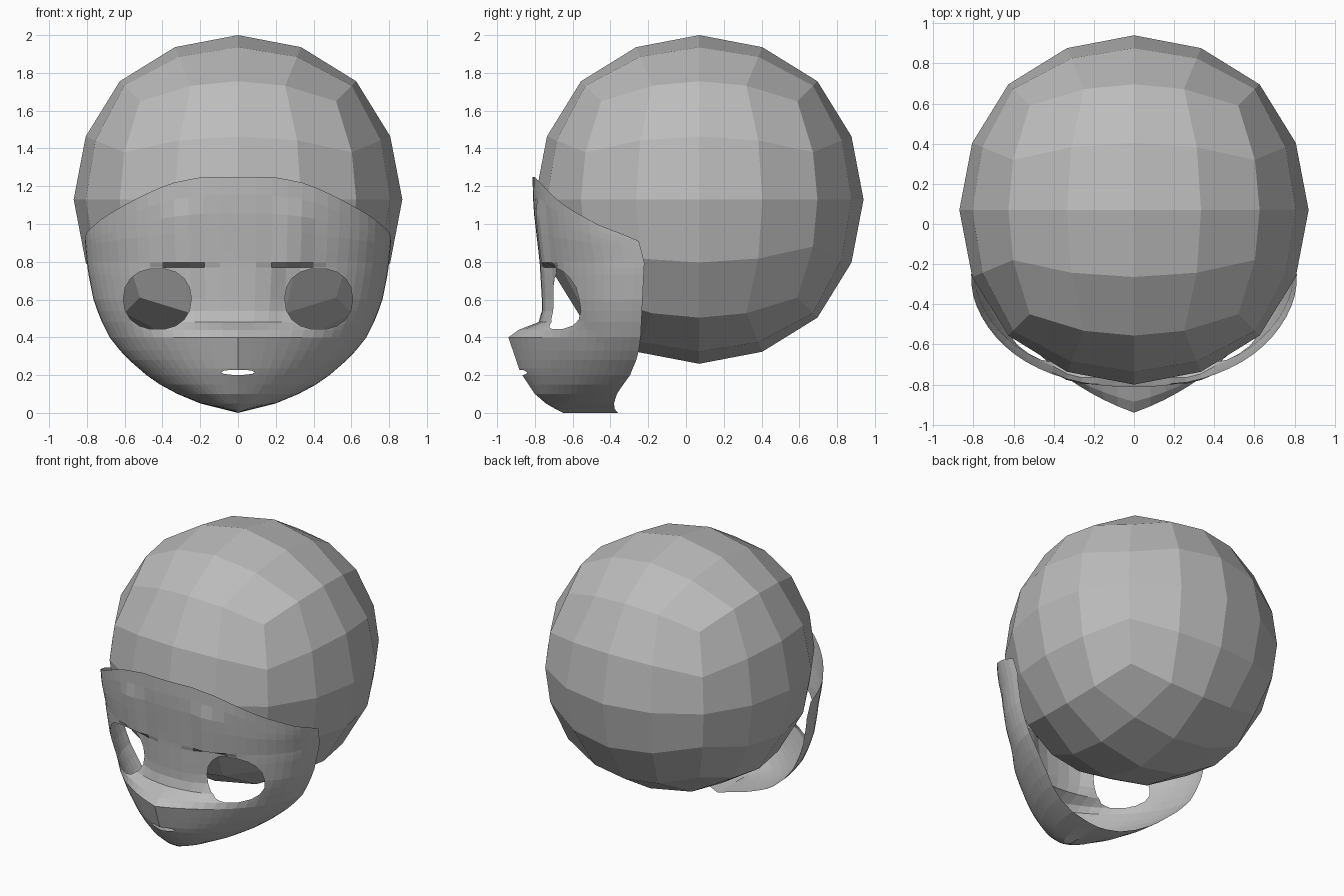
import bpy, bmesh, math
from mathutils import Vector

if "Cube" in bpy.data.objects:
    bpy.data.objects.remove(bpy.data.objects["Cube"])

grey = bpy.data.materials.new("plain grey")
grey.diffuse_color = (0.5, 0.5, 0.5, 1)
grey.use_nodes = True
grey.node_tree.nodes["Principled BSDF"].inputs["Base Color"].default_value = grey.diffuse_color


def finish(bm, name):
    me = bpy.data.meshes.new(name)
    bm.to_mesh(me)
    bm.free()
    me.materials.append(grey)
    ob = bpy.data.objects.new(name, me)
    bpy.context.collection.objects.link(ob)
    return ob


def table(keys, t):
    """Linear interpolation through (position, value) pairs."""
    for (a, va), (b, vb) in zip(keys, keys[1:]):
        if t <= b:
            return va + (vb - va) * max(0, t - a) / (b - a)
    return keys[-1][1]


# Skull: a cube divided four by four and rounded to a faceted ball
bm = bmesh.new()
bmesh.ops.create_cube(bm, size=2)
bmesh.ops.subdivide_edges(bm, edges=bm.edges[:], cuts=3, use_grid_fill=True)
for v in bm.verts:
    d = Vector([math.tan(c * math.pi / 4) for c in v.co])
    bulge = 0.87 + 0.015 * (d.length_squared - 1)
    v.co = d.normalized() * bulge + Vector((0, 0.07, 1.13))
finish(bm, "skull")

# Mask: horizontal half-oval sections, by height
HALF_WIDTH = [(0, 0), (.05, .2), (.1, .32), (.17, .45), (.3, .6), (.4, .68), (.5, .73),
              (.6, .765), (.75, .795), (.95, .815), (1.25, .82)]
FRONT = [(0, -.65), (.04, -.69), (.1, -.70), (.22, -.71), (.4, -.74), (.55, -.76),
         (.8, -.775), (1.1, -.81), (1.25, -.812)]
REAR = [(0, -.36), (.03, -.36), (.2, -.27), (.4, -.24), (.8, -.22), (.91, -.25), (1.25, -.27)]
MUZZLE = [(0, 0), (.04, .04), (.1, .10), (.22, .17), (.37, .195), (.4, .2), (.44, .14),
          (.48, .03), (.55, 0), (2, 0)]
TOP_EDGE = [(0, 1.25), (.2, 1.25), (.42, 1.215), (.83, 1.09), (1.2, .99), (1.4, .95), (1.571, .91)]
LEVELS = [0, .02, .05, .1, .15, .2, .235, .28, .33, .37, .4, .44, .48, .54, .6, .67, .73, .77, .795, .86]


def mask_point(angle, z, side):
    w, f, r = table(HALF_WIDTH, z), table(FRONT, z), table(REAR, z)
    x = w * max(0, math.sin(angle)) ** .92
    y = r + (f - r) * math.cos(angle)
    y -= table(MUZZLE, z) * max(0, 1 - x / .6) ** 1.1 if z > 0 else 0
    # sunken eye socket under a small brow ledge
    if z < .78:
        y += .05 * math.exp(-((x - .3) / .1) ** 2) * max(0, min(1, (z - .46) / .1))
    elif .2 < x < .4 and z < 1.12:
        y -= .015
    return (side * x, y, z)


COLS = 16
bm = bmesh.new()
for side in (-1, 1):
    rows = []
    for k in range(len(LEVELS) + 4):
        row = []
        for i in range(COLS + 1):
            a = math.pi / 2 * i / COLS
            if k < len(LEVELS):
                z = LEVELS[k]
            else:
                z = .86 + (table(TOP_EDGE, a) - .86) * (k - len(LEVELS) + 1) / 4
            row.append(bm.verts.new(mask_point(a, z, side)))
        rows.append(row)
    for lo, hi in zip(rows, rows[1:]):
        for i in range(COLS):
            q = [lo[i], lo[i + 1], hi[i + 1], hi[i]]
            bm.faces.new(q if side > 0 else q[::-1])
bmesh.ops.remove_doubles(bm, verts=bm.verts[:], dist=0.001)


def cut_hole(cx, cz, rx, rz, power, sides):
    """Cut a rounded opening straight through the front of the mask."""
    ring = []
    for i in range(sides):
        t = 2 * math.pi * i / sides
        c, s = math.cos(t), math.sin(t)
        ring.append((cx + rx * math.copysign(abs(c) ** power, c),
                     cz + rz * math.copysign(abs(s) ** power, s)))
    planes = []
    for (x0, z0), (x1, z1) in zip(ring, ring[1:] + ring[:1]):
        planes.append((Vector((x0, 0, z0)), Vector((z1 - z0, 0, x0 - x1)).normalized()))

    def near(f):
        xs = [v.co.x for v in f.verts]
        zs = [v.co.z for v in f.verts]
        return (max(xs) > cx - rx and min(xs) < cx + rx and max(zs) > cz - rz and min(zs) < cz + rz
                and f.calc_center_median().y < -.45)

    for co, no in planes:
        faces = [f for f in bm.faces if near(f)]
        geom = faces + list({e for f in faces for e in f.edges}) + list({v for f in faces for v in f.verts})
        bmesh.ops.bisect_plane(bm, geom=geom, dist=1e-5, plane_co=co, plane_no=no)
    gone = [f for f in bm.faces if near(f)
            and all((f.calc_center_median() - co).dot(no) < 0 for co, no in planes)]
    bmesh.ops.delete(bm, geom=gone, context='FACES')


# Eye openings and mouth slit
for s in (-1, 1):
    cut_hole(s * .427, .603, .18, .162, .9, 18)
cut_hole(0, .215, .09, .014, .9, 10)
finish(bm, "face_mask")
